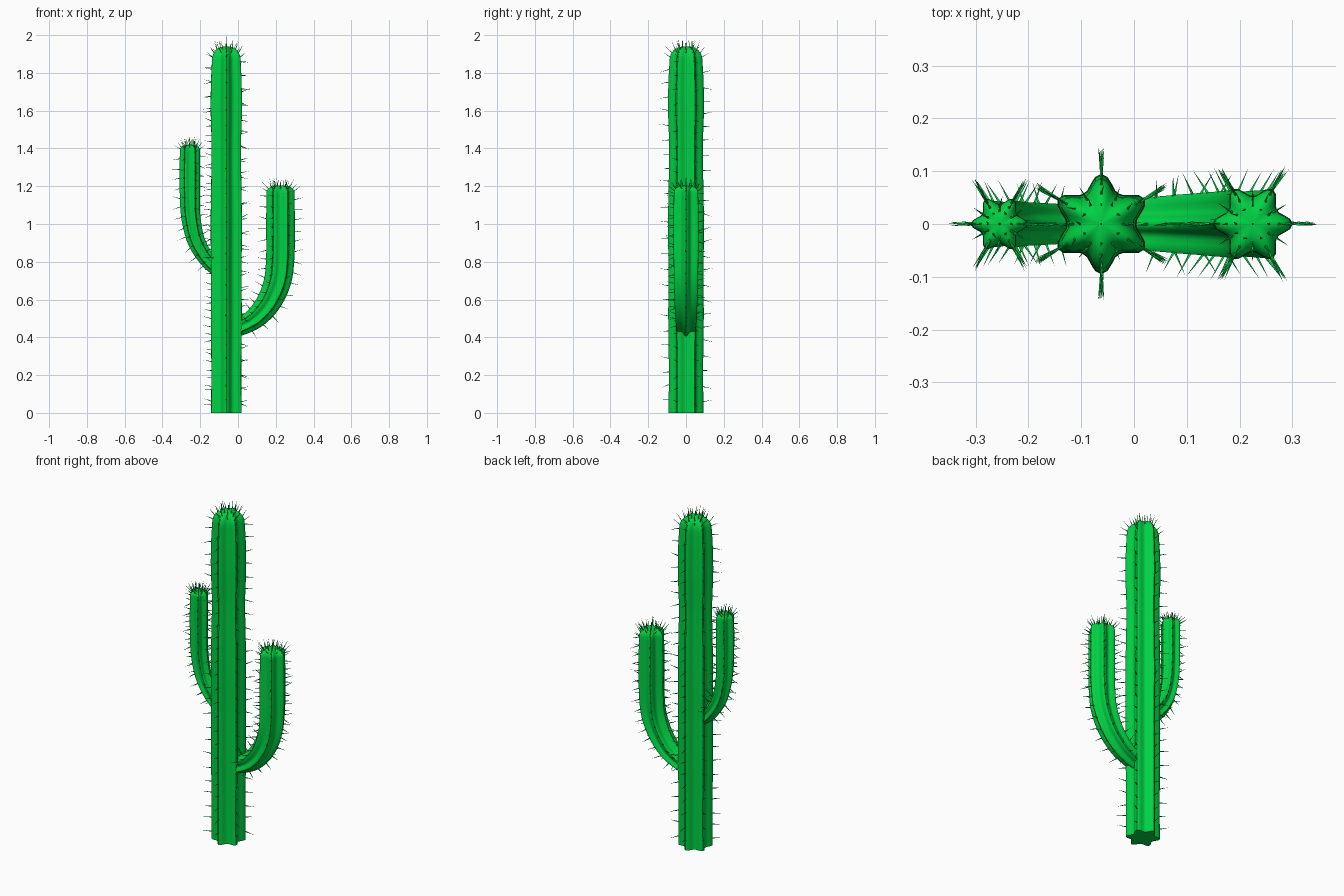
import bpy, bmesh, math, random
from mathutils import Vector

if "Cube" in bpy.data.objects:
    bpy.data.objects.remove(bpy.data.objects["Cube"])

random.seed(4)
RIBS, SEG = 6, 48

GREEN = bpy.data.materials.new("cactus green")
GREEN.diffuse_color = (0.0, 0.64, 0.058, 1)
GREEN.use_nodes = True
GREEN.node_tree.nodes["Principled BSDF"].inputs["Base Color"].default_value = GREEN.diffuse_color


def finish(bm, name, smooth):
    bmesh.ops.recalc_face_normals(bm, faces=bm.faces)
    me = bpy.data.meshes.new(name)
    bm.to_mesh(me)
    bm.free()
    me.materials.append(GREEN)
    ob = bpy.data.objects.new(name, me)
    bpy.context.collection.objects.link(ob)
    for p in me.polygons:
        p.use_smooth = smooth
    if smooth:
        bpy.ops.object.select_all(action='DESELECT')
        ob.select_set(True)
        bpy.context.view_layer.objects.active = ob
        bpy.ops.object.shade_smooth_by_angle(angle=math.radians(50))
    return ob


def spline(pts, steps=8):
    """Catmull-Rom through (x, z, radius) points."""
    p = [Vector(q) for q in pts]
    p = [2 * p[0] - p[1]] + p + [2 * p[-1] - p[-2]]
    out = []
    for i in range(1, len(p) - 2):
        a, b, c, d = p[i - 1:i + 3]
        for s in range(steps):
            t = s / steps
            out.append(0.5 * (2 * b + (c - a) * t + (2 * a - 5 * b + 4 * c - d) * t * t
                              + (3 * b - a - 3 * c + d) * t ** 3))
    return out + [p[-2]]


def star(theta, turn):
    """Rounded six-ribbed cross-section, 1 at each ridge."""
    return 0.70 + 0.30 * ((1 + math.cos(RIBS * (theta - turn))) / 2) ** 1.3


def spine(bm, base, d, length, w=0.0034):
    d = d.normalized()
    u = d.orthogonal().normalized()
    v = d.cross(u)
    base = base - d * 0.006
    ring = [bm.verts.new(base + w * (u * math.cos(k * math.pi / 2) + v * math.sin(k * math.pi / 2)))
            for k in range(4)]
    tip = bm.verts.new(base + d * (length + 0.006))
    for k in range(4):
        bm.faces.new((ring[k], ring[(k + 1) % 4], tip))
    bm.faces.new(ring[::-1])


def jitter(s):
    return Vector([random.uniform(-s, s) for _ in range(3)])


def stem(name, pts, turn, dome, gap, length, skip):
    path = spline(pts)
    frames = []
    for i, q in enumerate(path):
        a, b = path[max(i - 1, 0)], path[min(i + 1, len(path) - 1)]
        t = Vector((b.x - a.x, 0, b.y - a.y)).normalized()
        frames.append((Vector((q.x, 0, q.y)), t, q.z))
    frames[-1] = (frames[-1][0], Vector((0, 0, 1)), frames[-1][2])
    top, up, R = frames[-1]
    body_rings = len(frames)

    # rounded tip
    def cap(a):
        return top + up * dome * math.sin(a), R * math.cos(a) ** 0.75
    for k in range(1, 8):
        c, r = cap(k * math.pi / 16.2)
        frames.append((c, up, r))

    # cross-section is flatter where an arm leans away from vertical
    def point(c, t, r, th):
        n = Vector((t.z, 0, -t.x))
        flat = 0.82 + 0.18 * t.z ** 2
        radial = n * math.cos(th) * flat + Vector((0, 1, 0)) * math.sin(th)
        return c + radial * r * star(th, turn), radial.normalized()

    # ribbed body
    bm = bmesh.new()
    rings = [[bm.verts.new(point(c, t, r, 2 * math.pi * k / SEG)[0]) for k in range(SEG)]
             for c, t, r in frames]
    for A, B in zip(rings, rings[1:]):
        for k in range(SEG):
            j = (k + 1) % SEG
            bm.faces.new((A[k], A[j], B[j], B[k]))
    bm.faces.new(rings[0][::-1])
    tip = bm.verts.new(top + up * dome)
    for k in range(SEG):
        bm.faces.new((rings[-1][k], rings[-1][(k + 1) % SEG], tip))
    finish(bm, name, True)

    # spines along each ridge
    bm = bmesh.new()
    for rib in range(RIBS):
        th = turn + rib * 2 * math.pi / RIBS
        run, nxt = 0.0, skip + random.uniform(0, gap * 0.4)
        for i in range(body_rings - 1):
            (c0, t0, r0), (c1, t1, r1) = frames[i], frames[i + 1]
            seg = (c1 - c0).length
            while nxt <= run + seg:
                f = (nxt - run) / seg
                t = t0.lerp(t1, f).normalized()
                pos, radial = point(c0.lerp(c1, f), t, r0 + (r1 - r0) * f, th)
                tilt = random.uniform(-0.3, 0.3)
                spine(bm, pos, radial + t * tilt + jitter(0.12), length * random.uniform(0.85, 1.05))
                nxt += gap * random.uniform(0.85, 1.15)
            run += seg
    # crown of spines on the tip
    for a, count in ((0.25, 6), (0.6, 12), (0.95, 12), (1.25, 6)):
        for k in range(count):
            th = turn + 2 * math.pi * k / count
            c, r = cap(a)
            pos, radial = point(c, up, r, th)
            lean = a + 0.3
            spine(bm, pos, radial * math.cos(lean) + up * math.sin(lean) + jitter(0.15),
                  length * random.uniform(0.8, 1.0), 0.0028)
    spine(bm, top + up * dome, up, length * 1.15, 0.0028)
    finish(bm, name + "_spines", False)


# main trunk, slightly wavy
X = -0.062
stem("trunk", [(X, 0, 0.092), (X, 0.25, 0.091), (X, 0.5, 0.094), (X, 0.75, 0.093), (X, 1.0, 0.095),
               (X, 1.2, 0.092), (X, 1.4, 0.089), (X, 1.6, 0.095), (X, 1.75, 0.093), (X, 1.865, 0.087)],
     math.pi / 6, 0.075, 0.075, 0.052, 0.04)
# lower, thicker arm
stem("right_arm", [(-0.03, 0.445, 0.056), (0.03, 0.465, 0.058), (0.10, 0.51, 0.064), (0.165, 0.59, 0.069),
                   (0.21, 0.70, 0.073), (0.224, 0.83, 0.075), (0.225, 1.0, 0.076), (0.225, 1.165, 0.074)],
     0, 0.04, 0.055, 0.05, 0.08)
# upper, thinner arm
stem("left_arm", [(-0.10, 0.755, 0.042), (-0.14, 0.785, 0.043), (-0.19, 0.85, 0.046), (-0.228, 0.93, 0.048),
                  (-0.25, 1.04, 0.051), (-0.255, 1.15, 0.053), (-0.255, 1.28, 0.054), (-0.255, 1.39, 0.053)],
     0, 0.03, 0.05, 0.047, 0.07)
